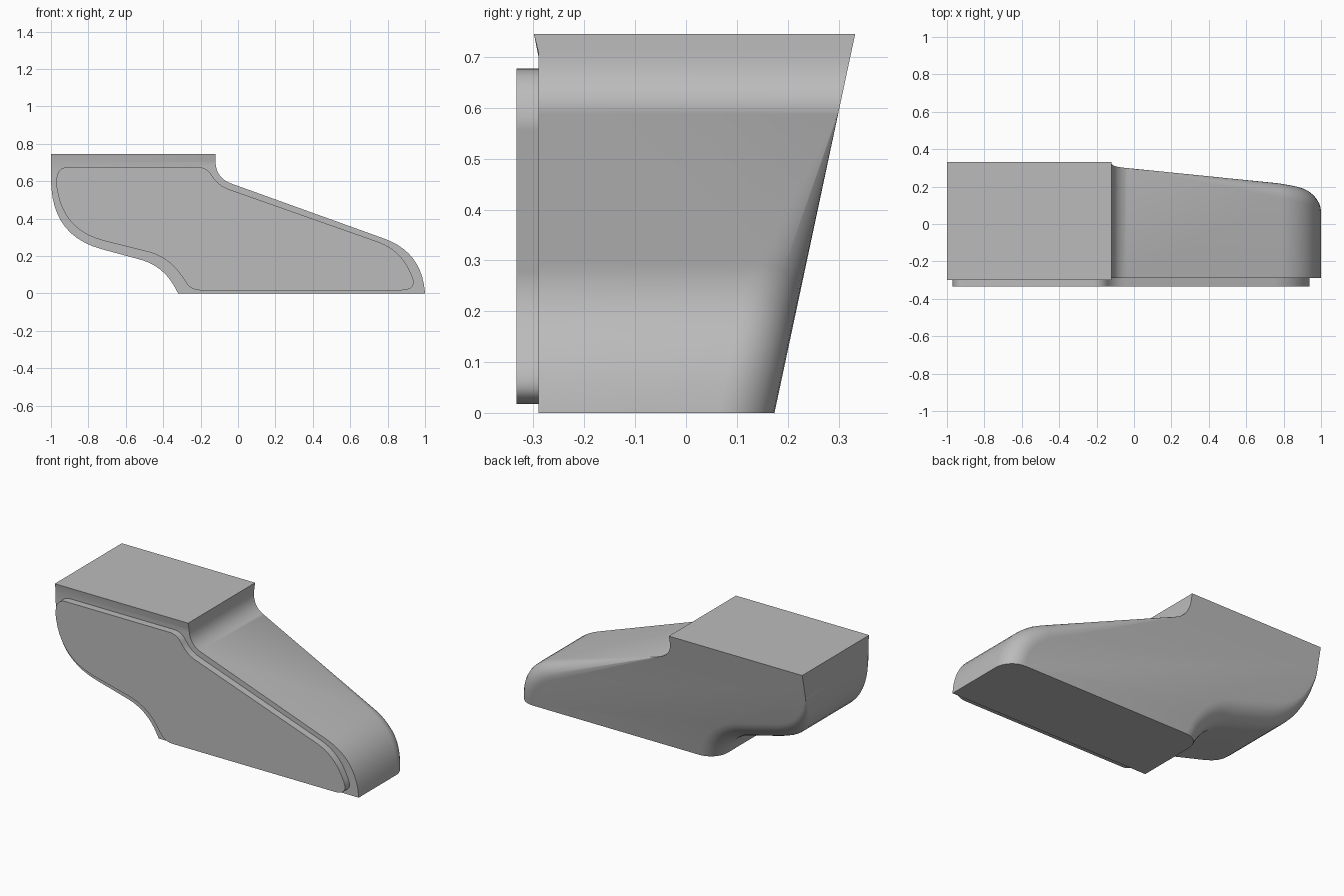
import bpy, bmesh, math
from mathutils import Vector

cube = bpy.data.objects.get("Cube")
if cube:
    bpy.data.objects.remove(cube)

grey = bpy.data.materials.new("plain grey")
grey.use_nodes = True
grey.diffuse_color = (0.5, 0.5, 0.5, 1)
grey.node_tree.nodes["Principled BSDF"].inputs["Base Color"].default_value = (0.5, 0.5, 0.5, 1)

FRONT = -0.29
ROUND = 0.11


def back(z):
    """Leaning back plane."""
    return 0.174 + 0.213 * z


def rounded(corners, steps=10):
    """Outline through corners (x, z, trim), each trimmed corner turned into a curve."""
    out = []
    for i, (x, z, trim) in enumerate(corners):
        p = Vector((x, z))
        if trim == 0:
            out.append(p)
            continue
        a = Vector(corners[i - 1][:2])
        b = Vector(corners[(i + 1) % len(corners)][:2])
        a = p + (a - p).normalized() * trim
        b = p + (b - p).normalized() * trim
        for k in range(steps + 1):
            t = k / steps
            out.append(a * (1 - t) ** 2 + p * 2 * t * (1 - t) + b * t * t)
    return out


def loft(bm, rings):
    """Bridge closed rings of points and cap both ends."""
    loops = [[bm.verts.new(p) for p in ring] for ring in rings]
    n = len(loops[0])
    for a, b in zip(loops, loops[1:]):
        for i in range(n):
            j = (i + 1) % n
            bm.faces.new((a[i], a[j], b[j], b[i]))
    bm.faces.new(loops[0])
    bm.faces.new(loops[-1])


def finish(bm, name):
    bmesh.ops.remove_doubles(bm, verts=bm.verts, dist=0.0004)
    bmesh.ops.recalc_face_normals(bm, faces=bm.faces)
    mesh = bpy.data.meshes.new(name)
    bm.to_mesh(mesh)
    bm.free()
    mesh.materials.append(grey)
    ob = bpy.data.objects.new(name, mesh)
    bpy.context.collection.objects.link(ob)
    bpy.ops.object.select_all(action='DESELECT')
    ob.select_set(True)
    bpy.context.view_layer.objects.active = ob
    bpy.ops.object.shade_smooth_by_angle(angle=math.radians(30))


# Main body: side outline, clockwise from the top left
outline = rounded([
    (-1, 0.745, 0), (-0.12, 0.745, 0), (-0.12, 0.618, 0.09),
    (0.98, 0.222, 0.21), (1, 0, 0), (-0.32, 0, 0),
    (-0.40, 0.148, 0.13), (-0.98, 0.305, 0.26), (-1, 0.6, 0.04)])

# Inward direction and back rounding, which fades out towards the top block
inward, radius = [], []
for i, p in enumerate(outline):
    along = (outline[(i + 1) % len(outline)] - outline[i - 1]).normalized()
    d = Vector((along.y, -along.x))
    if p.y < 0.001:
        d = Vector((-1 if p.x > 0 else 1, 0))
    inward.append(d)
    w = min(max((0.59 - p.y) / 0.34, 0), 1)
    radius.append(ROUND * w)

rings = [[(p.x, FRONT, p.y) for p in outline]]
for k in range(9):
    t = math.pi / 2 * k / 8
    ring = []
    for p, d, r in zip(outline, inward, radius):
        q = p + d * r * (1 - math.cos(t))
        ring.append((q.x, back(q.y) - r * (1 - math.sin(t)), q.y))
    rings.append(ring)

bm = bmesh.new()
loft(bm, rings)
# Slight flare along the top front edge
bmesh.ops.bisect_plane(bm, geom=bm.verts[:] + bm.edges[:] + bm.faces[:],
                       plane_co=(0, 0, 0.70), plane_no=(0, 0, 1))
for v in bm.verts:
    if v.co.z > 0.74 and v.co.y < 0:
        v.co.y = FRONT - 0.009
finish(bm, "main_body")

# Raised front panel
panel = rounded([
    (-0.97, 0.677, 0.07), (-0.17, 0.677, 0.05), (-0.105, 0.577, 0.06),
    (0.86, 0.237, 0.12), (0.97, 0.017, 0.1), (-0.25, 0.017, 0.05),
    (-0.37, 0.195, 0.12), (-0.93, 0.335, 0.22), (-0.97, 0.57, 0.01)])
bm = bmesh.new()
loft(bm, [[(p.x, y, p.y) for p in panel] for y in (-0.333, FRONT + 0.01)])
finish(bm, "front_panel")
